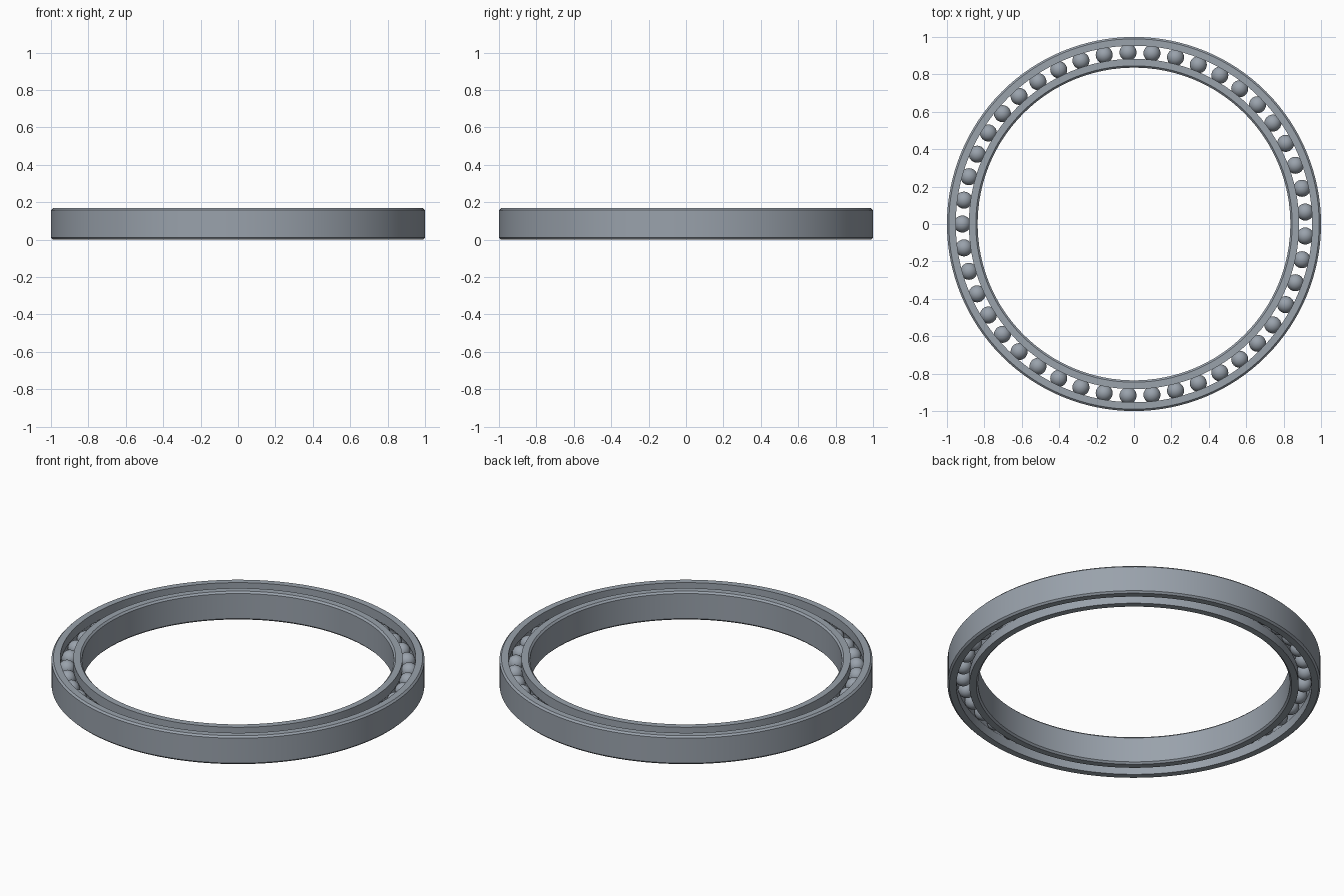
import bpy
import bmesh
import math
from mathutils import Vector

if "Cube" in bpy.data.objects:
    bpy.data.objects.remove(bpy.data.objects["Cube"], do_unlink=True)

HEIGHT = 0.168
MID = HEIGHT / 2
OUTER, BORE = 1.0, 0.836
PITCH = (OUTER + BORE) / 2      # radius of the ball circle
HALF_GAP = 0.035                # half the open space between the rings
BALL = 0.0455
GROOVE = 0.046
CHAMFER = 0.01
BALL_COUNT = 45

steel = bpy.data.materials.new("steel grey")
steel.use_nodes = True
colour = (0.32, 0.36, 0.41, 1.0)
steel.diffuse_color = colour
steel.node_tree.nodes["Principled BSDF"].inputs["Base Color"].default_value = colour


def finish(bm, name):
    """Turn a bmesh into a smooth shaded steel object."""
    bmesh.ops.recalc_face_normals(bm, faces=bm.faces)
    mesh = bpy.data.meshes.new(name)
    bm.to_mesh(mesh)
    bm.free()
    mesh.materials.append(steel)
    obj = bpy.data.objects.new(name, mesh)
    bpy.context.collection.objects.link(obj)
    bpy.ops.object.select_all(action='DESELECT')
    obj.select_set(True)
    bpy.context.view_layer.objects.active = obj
    bpy.ops.object.shade_smooth_by_angle(angle=math.radians(30))
    return obj


def make_ring(name, far, side):
    """Lathe a race: far is the plain radius, side is +1 outside the balls, -1 inside."""
    near = PITCH + side * HALF_GAP
    profile = [(near, 0), (far - side * CHAMFER, 0), (far, CHAMFER),
               (far, HEIGHT - CHAMFER), (far - side * CHAMFER, HEIGHT), (near, HEIGHT)]
    # ball groove, from top to bottom
    half = math.acos(HALF_GAP / GROOVE)
    for i in range(9):
        a = half * (1 - i / 4)
        profile.append((PITCH + side * GROOVE * math.cos(a), MID + GROOVE * math.sin(a)))

    bm = bmesh.new()
    verts = [bm.verts.new((r, 0, z)) for r, z in profile]
    edges = [bm.edges.new((v, verts[i - 1])) for i, v in enumerate(verts)]
    bmesh.ops.spin(bm, geom=verts + edges, cent=(0, 0, 0), axis=(0, 0, 1),
                   angle=math.tau, steps=128, use_merge=True)
    bmesh.ops.remove_doubles(bm, verts=bm.verts, dist=0.0001)
    return finish(bm, name)


# Races
make_ring("outer_ring", OUTER, 1)
make_ring("inner_ring", BORE, -1)

# Balls, evenly spaced with one on the -x axis
bm = bmesh.new()
bmesh.ops.create_uvsphere(bm, u_segments=24, v_segments=16, radius=BALL)
first = finish(bm, "ball")
for i in range(BALL_COUNT):
    a = math.pi + math.tau * i / BALL_COUNT
    ball = first if i == 0 else first.copy()
    if i:
        bpy.context.collection.objects.link(ball)
    ball.name = f"ball_{i + 1}"
    ball.location = Vector((PITCH * math.cos(a), PITCH * math.sin(a), MID))
